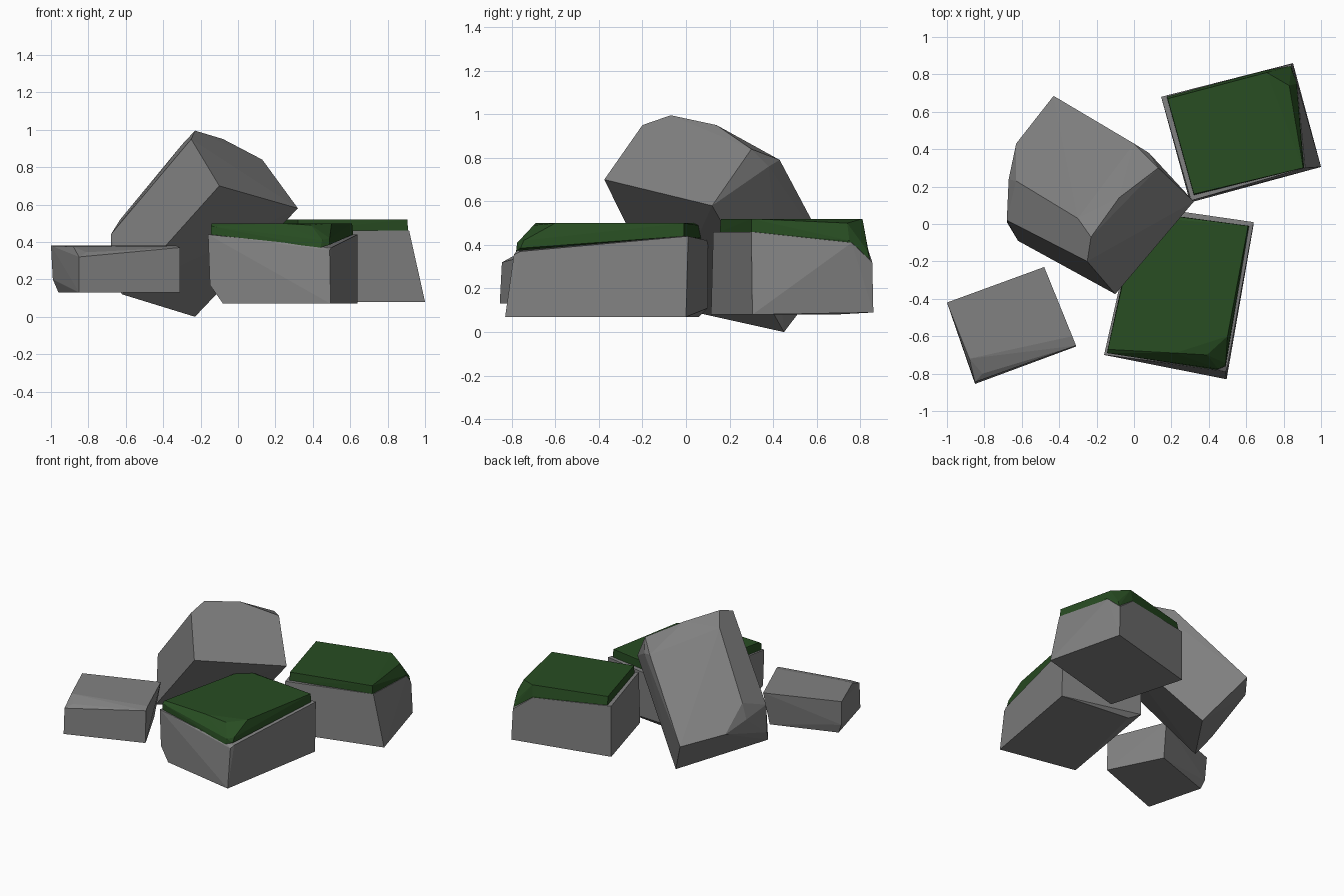
import bpy, bmesh
from math import radians

def material(name, rgb):
    m = bpy.data.materials.new(name)
    m.diffuse_color = (*rgb, 1)
    return m

moss = material("moss", (0.021, 0.074, 0.016))
stone = material("stone", (0.22, 0.22, 0.22))

def hull(name, points, mat=stone):
    """Faceted convex block wrapped around its corner points."""
    bm = bmesh.new()
    for p in points:
        bm.verts.new(p)
    bmesh.ops.convex_hull(bm, input=bm.verts[:])
    loose = [v for v in bm.verts if not v.link_faces]
    bmesh.ops.delete(bm, geom=loose, context='VERTS')
    bmesh.ops.dissolve_limit(bm, angle_limit=radians(2.5), verts=bm.verts[:], edges=bm.edges[:])
    bmesh.ops.recalc_face_normals(bm, faces=bm.faces[:])
    me = bpy.data.meshes.new(name)
    bm.to_mesh(me)
    bm.free()
    ob = bpy.data.objects.new(name, me)
    bpy.context.collection.objects.link(ob)
    me.materials.append(mat)
    return ob

# Large tilted boulder
hull("tilted_boulder", [
    (-.10, -.375, .70), (.32, .12, .58), (-.23, .45, .0), (-.62, -.09, .12),
    (-.43, .685, .31), (-.63, .43, .36), (-.68, .01, .23), (-.68, .02, .44),
    (-.67, .24, .41), (-.63, .23, .52), (-.30, .03, .92), (-.25, -.20, .95),
    (-.23, -.07, .995), (-.08, .14, .95), (.13, .30, .84), (.0, .43, .79),
    (.08, .38, .76)])

# Small flat rock
hull("small_rock", [
    (-1, -.42, .38), (-.48, -.23, .38), (-.33, -.60, .38), (-.31, -.65, .37),
    (-.88, -.72, .375), (-.81, -.80, .345), (-.85, -.845, .32), (-.85, -.855, .13),
    (-.31, -.655, .13), (-.50, -.28, .13), (-.96, -.44, .13), (-.99, -.43, .20)])

# Front rock and its moss cap
hull("front_rock", [
    (-.16, -.70, .44), (.45, -.775, .375), (.49, -.79, .355), (.50, -.76, .37),
    (.64, .01, .44), (.02, .10, .42), (-.15, -.70, .17), (-.08, -.715, .07),
    (.495, -.83, .07), (.64, .00, .07), (.10, .06, .07), (.02, .10, .11)])
hull("front_moss", [
    (-.145, -.69, .44), (.44, -.78, .37), (.49, -.76, .385), (.615, -.01, .44),
    (.02, .07, .43), (-.145, -.69, .485), (-.14, -.67, .50), (.22, -.69, .50),
    (.39, -.70, .49), (.45, -.775, .41), (.49, -.745, .42), (.50, -.60, .50),
    (.61, -.01, .50), (.08, .06, .49), (.02, .04, .50)], moss)

# Back rock and its moss cap
hull("back_rock", [
    (.145, .68, .46), (.305, .125, .46), (.915, .30, .46), (.87, .76, .41),
    (.84, .855, .32), (.70, .82, .43), (.145, .68, .08), (.30, .115, .08),
    (1, .305, .08), (.85, .86, .09)])
hull("back_moss", [
    (.175, .68, .46), (.32, .155, .46), (.91, .30, .46), (.87, .75, .42),
    (.84, .845, .33), (.70, .82, .44), (.18, .67, .52), (.32, .16, .52),
    (.905, .30, .52), (.83, .74, .50), (.71, .81, .52), (.84, .835, .37)], moss)
